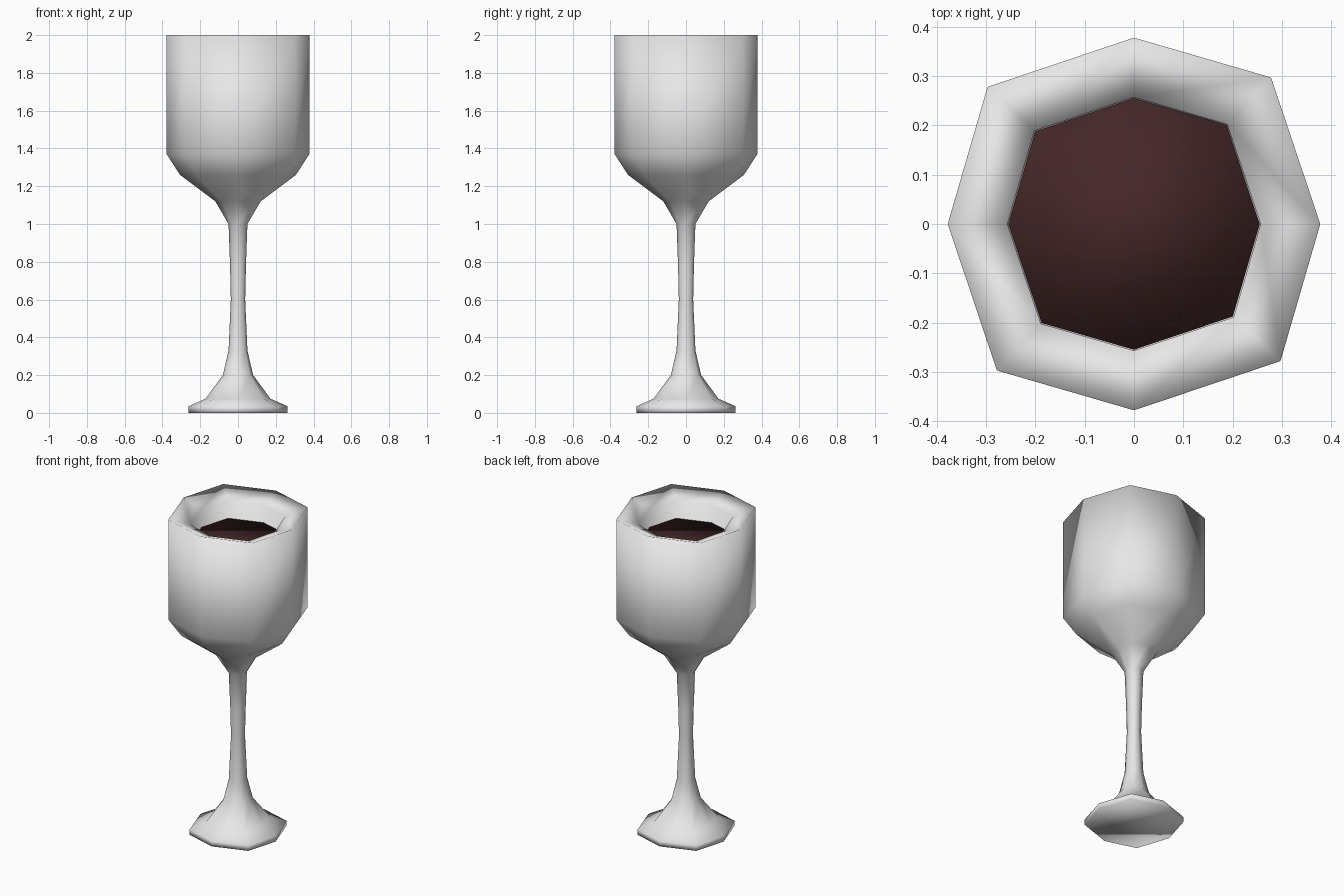
import bpy, bmesh, math

if "Cube" in bpy.data.objects:
    bpy.data.objects.remove(bpy.data.objects["Cube"])

SIDES = 8


def material(name, rgb):
    m = bpy.data.materials.new(name)
    m.diffuse_color = (*rgb, 1.0)
    m.use_nodes = True
    m.node_tree.nodes["Principled BSDF"].inputs["Base Color"].default_value = m.diffuse_color
    return m


def ring(bm, r, z):
    # slightly uneven octagon: diagonal corners sit further out and a touch rotated
    verts = []
    for i in range(SIDES):
        a = math.radians(45 * i + (1.9 if i % 2 else 0))
        k = r * (1.077 if i % 2 else 1.0)
        verts.append(bm.verts.new((k * math.cos(a), k * math.sin(a), z)))
    return verts


def lathe(name, profile, mat):
    bm = bmesh.new()
    rings = [ring(bm, r, z) for r, z in profile]
    for lo, hi in zip(rings, rings[1:]):
        for i in range(SIDES):
            j = (i + 1) % SIDES
            bm.faces.new((lo[i], lo[j], hi[j], hi[i]))
    bm.faces.new(rings[0])
    bm.faces.new(rings[-1])
    bmesh.ops.recalc_face_normals(bm, faces=bm.faces)
    for f in bm.faces:
        f.smooth = True
    me = bpy.data.meshes.new(name)
    bm.to_mesh(me)
    bm.free()
    me.materials.append(mat)
    ob = bpy.data.objects.new(name, me)
    bpy.context.collection.objects.link(ob)
    return ob


glass = material("pale_grey", (0.8, 0.8, 0.8))
wine = material("dark_red_wine", (0.06, 0.02, 0.021))

# goblet: foot, stem, bowl, thick rim and inner wall in one profile
lathe("goblet", [
    (0.262, 0.0), (0.262, 0.035), (0.172, 0.075), (0.08, 0.20),
    (0.05, 0.33), (0.038, 0.60), (0.042, 0.78), (0.05, 1.0), (0.12, 1.12),
    (0.307, 1.26), (0.378, 1.37), (0.378, 2.0),
    (0.257, 1.955), (0.257, 1.40), (0.20, 1.32),
], glass)

# wine filling the bowl
lathe("wine", [(0.19, 1.34), (0.255, 1.42), (0.255, 1.845)], wine)
